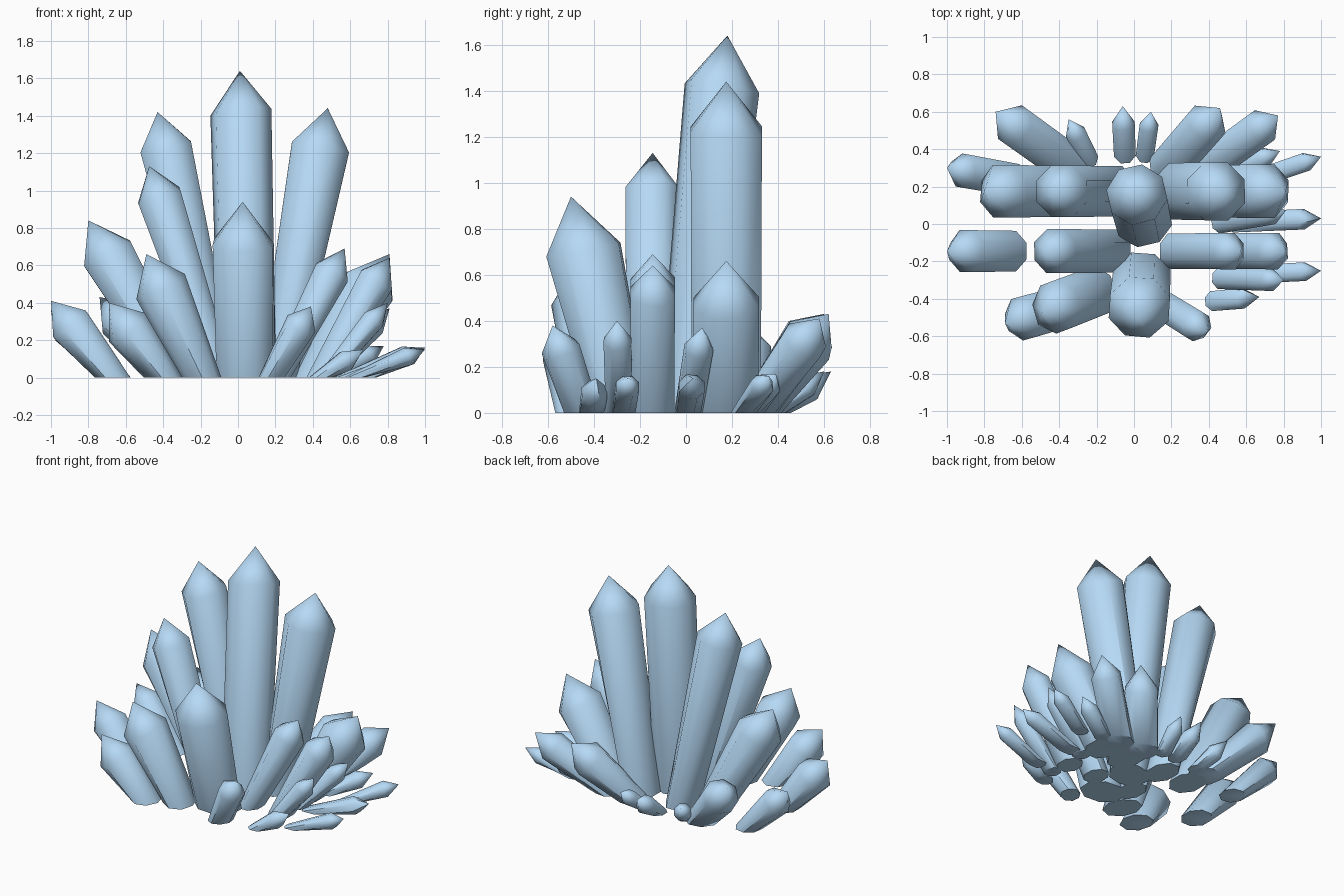
import bpy, bmesh, math, random
from mathutils import Vector

if "Cube" in bpy.data.objects:
    bpy.data.objects.remove(bpy.data.objects["Cube"])

random.seed(4)
SIDES = 8


def crystal(name, bx, by, tx, ty, tz, r, wide=0.97, deep=0.66, cap=1.45):
    """Eight-sided shaft from a flat foot to a shoulder, then a pointed cap.
    The foot keeps its width across the lean and narrows along it."""
    base, tip = Vector((bx, by, 0)), Vector((tx, ty, tz))
    axis = (tip - base).normalized()
    u = axis.cross(Vector((0, 0, 1))).normalized()
    v = axis.cross(u)
    shoulder = tip - axis * r * cap
    rad = r / math.cos(math.pi / SIDES)
    bm = bmesh.new()
    foot, top = [], []
    for i in range(SIDES):
        t = 2 * math.pi * (i + 0.5) / SIDES
        a, b = u * math.cos(t) * rad, v * math.sin(t) * rad
        p = base + b * deep
        p -= axis * (p.z / axis.z)               # slide foot onto the ground
        if (p - base).length > rad:              # limit stretch on low crystals
            p = base + (p - base).normalized() * rad
        foot.append(bm.verts.new(p + a * wide))
        q = shoulder + a + b + axis * r * random.uniform(-0.12, 0.12)
        q.z = max(q.z, 0.01)
        top.append(bm.verts.new(q))
    apex = bm.verts.new(tip)
    bm.faces.new(foot)
    for i in range(SIDES):
        j = (i + 1) % SIDES
        bm.faces.new((foot[i], foot[j], top[j], top[i]))
        bm.faces.new((top[i], top[j], apex))
    bmesh.ops.recalc_face_normals(bm, faces=bm.faces)
    me = bpy.data.meshes.new(name)
    bm.to_mesh(me)
    bm.free()
    ob = bpy.data.objects.new(name, me)
    bpy.context.collection.objects.link(ob)
    bpy.context.view_layer.objects.active = ob
    ob.select_set(True)
    me.materials.append(mat)


mat = bpy.data.materials.new("pale_blue")
mat.diffuse_color = (0.47, 0.70, 0.92, 1)
mat.use_nodes = True
mat.node_tree.nodes["Principled BSDF"].inputs["Base Color"].default_value = mat.diffuse_color

# central spire and front spire
crystal("central_spire", 0.05, 0.01, 0.01, 0.18, 1.64, 0.153, 0.95, 0.8)
crystal("front_spire", 0.04, -0.28, 0.025, -0.50, 0.94, 0.16, 0.95, 0.75)

# rows fanning sideways: y, then (foot x, tip x, tip z, radius)
rows = {
    "back_row": (0.175, [(-0.10, -0.43, 1.42, 0.138), (-0.32, -0.80, 0.84, 0.14),
                         (0.21, 0.48, 1.44, 0.155), (0.41, 0.81, 0.66, 0.143)]),
    "middle_row": (-0.145, [(-0.10, -0.475, 1.13, 0.118), (-0.67, -1.00, 0.41, 0.112),
                            (0.21, 0.57, 0.69, 0.097), (0.44, 0.81, 0.64, 0.097)]),
}
for name, (y, items) in rows.items():
    for bx, tx, tz, r in items:
        crystal(name + "_crystal", bx, y, tx, y, tz, r)

# leaning outer crystals at front and back: foot x, y, tip x, y, z, radius
outer = [
    (-0.20, -0.36, -0.49, -0.47, 0.66, 0.135), (-0.40, -0.45, -0.69, -0.53, 0.40, 0.115),
    (0.18, -0.45, 0.39, -0.58, 0.38, 0.08), (-0.35, 0.32, -0.74, 0.60, 0.43, 0.11),
    (-0.66, 0.24, -1.00, 0.30, 0.36, 0.09), (0.19, 0.31, 0.46, 0.62, 0.43, 0.11),
    (0.38, 0.30, 0.77, 0.58, 0.41, 0.095),
]
for o in outer:
    crystal("outer_crystal", *o)

# small low shards around the rim
shards = [
    (0.47, -0.29, 0.80, -0.30, 0.40, 0.06), (0.47, 0.01, 0.81, 0.07, 0.37, 0.06),
    (0.62, -0.27, 1.00, -0.25, 0.15, 0.05), (0.57, 0.01, 1.00, 0.03, 0.15, 0.055),
    (0.68, 0.25, 1.00, 0.36, 0.16, 0.05), (0.44, -0.41, 0.67, -0.39, 0.15, 0.055),
    (0.50, 0.28, 0.78, 0.39, 0.17, 0.055), (-0.25, 0.36, -0.35, 0.56, 0.17, 0.055),
    (-0.05, 0.39, -0.06, 0.63, 0.18, 0.06), (0.06, 0.38, 0.09, 0.60, 0.18, 0.05),
]
for s in shards:
    crystal("rim_shard", *s, cap=2.0)

bpy.ops.object.shade_smooth_by_angle(angle=math.radians(50))
